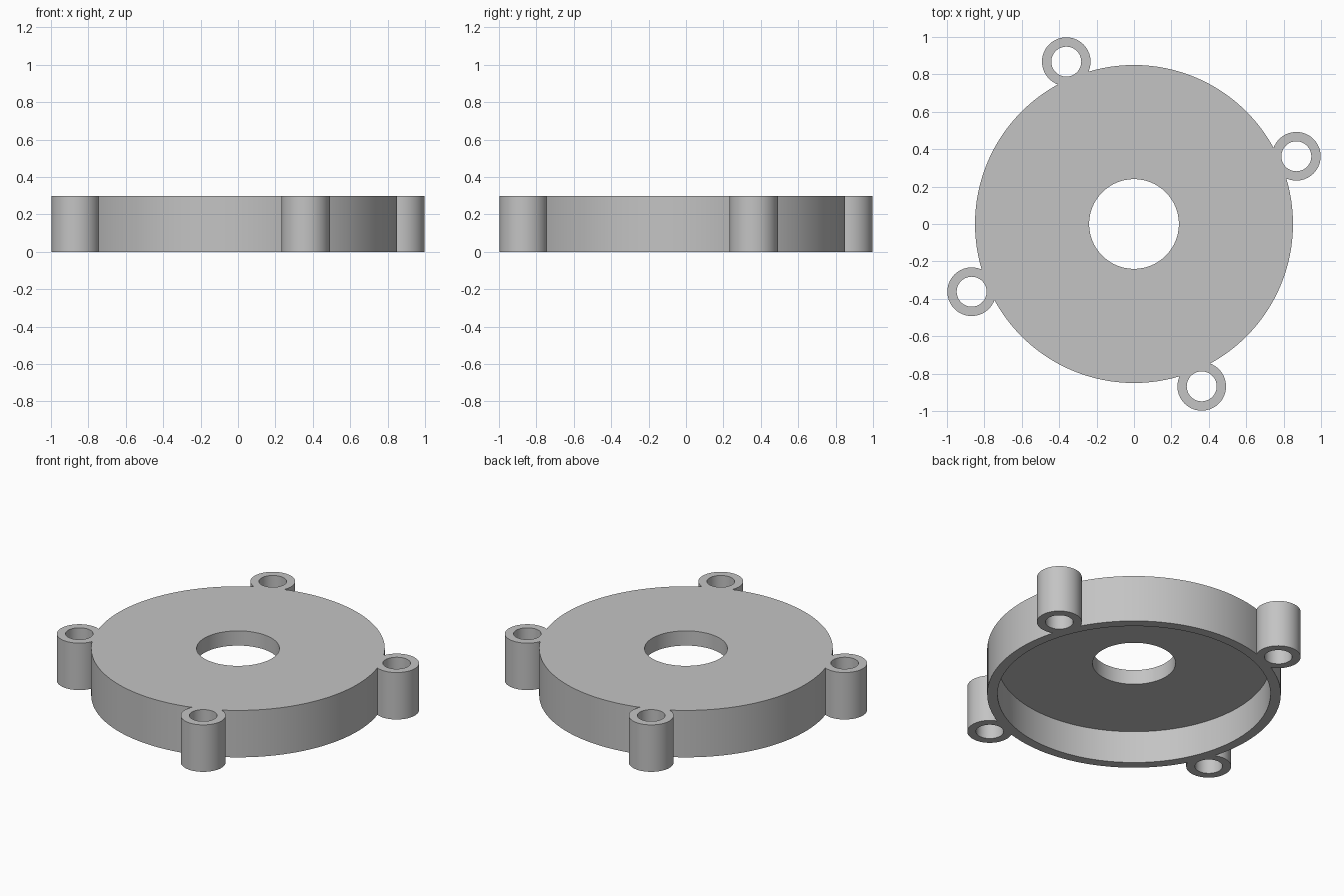
import bpy
import math

cube = bpy.data.objects.get("Cube")
if cube:
    bpy.data.objects.remove(cube, do_unlink=True)

HEIGHT, FLOOR = 0.30, 0.206          # overall height, underside of the top wall
DISC_R, RECESS_R, BORE_R = 0.85, 0.79, 0.24
LUG_R, LUG_HOLE_R = 0.13, 0.08
LUG_X, LUG_Y = 0.868, 0.362          # first lug; the others are quarter turns

grey = bpy.data.materials.new("plain grey")
grey.use_nodes = True
colour = (0.55, 0.55, 0.55, 1)
grey.diffuse_color = colour
grey.node_tree.nodes["Principled BSDF"].inputs["Base Color"].default_value = colour


def cylinder(name, radius, z0, z1, x=0, y=0, sides=64):
    bpy.ops.mesh.primitive_cylinder_add(
        vertices=sides, radius=radius, depth=z1 - z0, location=(x, y, (z0 + z1) / 2))
    obj = bpy.context.object
    obj.name = name
    obj.data.materials.append(grey)
    return obj


def combine(target, tool, operation):
    mod = target.modifiers.new(operation.lower(), 'BOOLEAN')
    mod.operation = operation
    mod.solver = 'EXACT'
    mod.object = tool
    bpy.context.view_layer.objects.active = target
    bpy.ops.object.modifier_apply(modifier=mod.name)
    bpy.data.objects.remove(tool, do_unlink=True)


# Disc with four lugs merged into its rim
cover = cylinder("flange_cover", DISC_R, 0, HEIGHT, sides=128)
radius, start = math.hypot(LUG_X, LUG_Y), math.atan2(LUG_Y, LUG_X)
spots = [(radius * math.cos(start + i * math.pi / 2),
          radius * math.sin(start + i * math.pi / 2)) for i in range(4)]
for x, y in spots:
    combine(cover, cylinder("lug", LUG_R, 0, HEIGHT, x, y), 'UNION')

# Screw holes, centre bore and the recess underneath
for x, y in spots:
    combine(cover, cylinder("screw_hole", LUG_HOLE_R, -0.1, HEIGHT + 0.1, x, y), 'DIFFERENCE')
combine(cover, cylinder("recess", RECESS_R, -0.1, FLOOR, sides=128), 'DIFFERENCE')
combine(cover, cylinder("bore", BORE_R, -0.1, HEIGHT + 0.1), 'DIFFERENCE')

# Smooth round walls, crisp rims
bpy.ops.object.select_all(action='DESELECT')
cover.select_set(True)
bpy.context.view_layer.objects.active = cover
bpy.ops.object.shade_smooth_by_angle(angle=math.radians(30))
